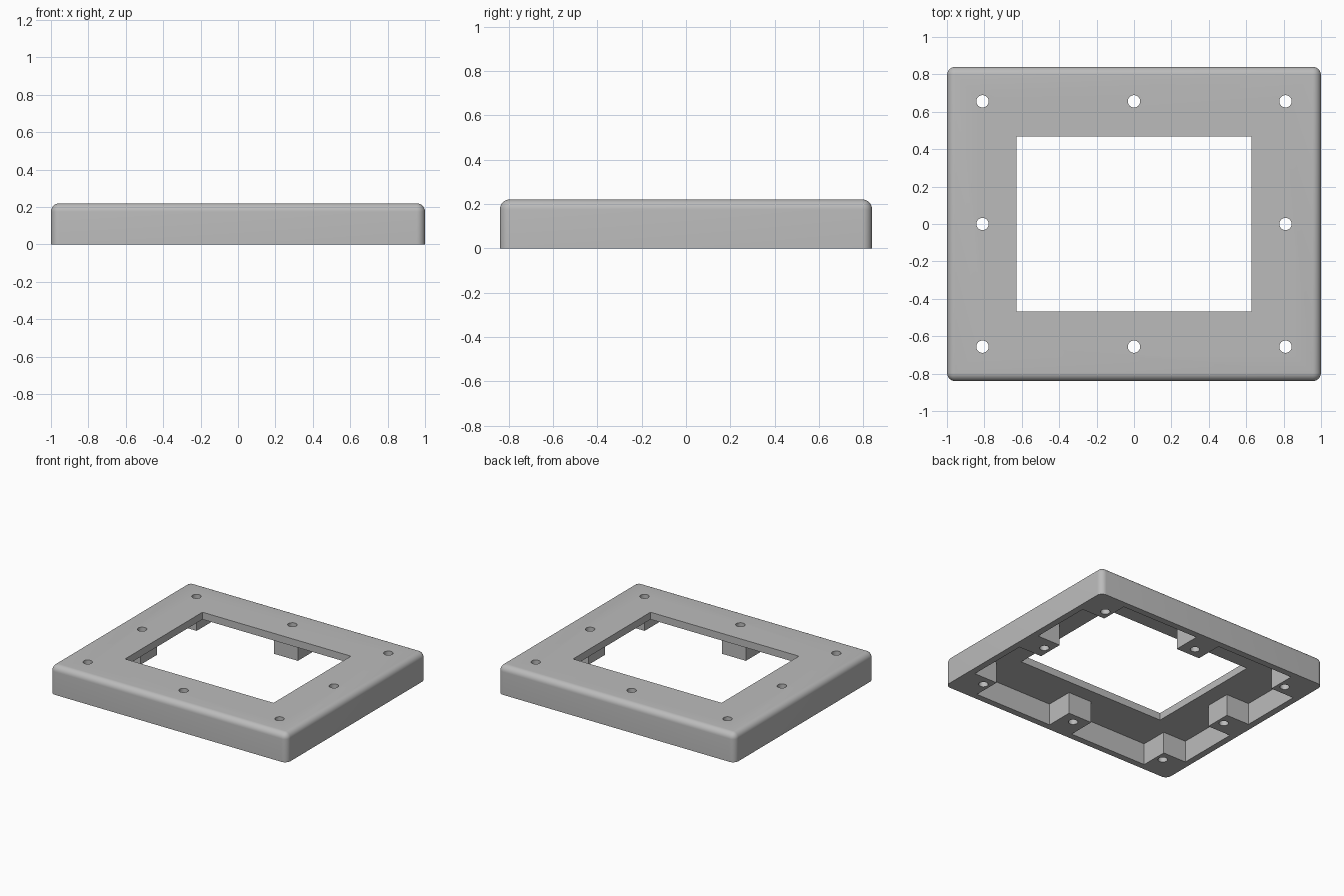
import bpy, bmesh
from mathutils import Matrix

cube = bpy.data.objects.get("Cube")
if cube:
    bpy.data.objects.remove(cube, do_unlink=True)

# Overall sizes
HX, HY, TOP, CEILING, ROUND = 1.0, 0.84, 0.22, 0.165, 0.045
WALL_X, WALL_Y = 0.95, 0.79      # inner wall faces
POST_X, POST_Y = 0.755, 0.58     # inward faces of the screw posts
POST_HALF = 0.1
OPEN_X, OPEN_Y = 0.627, 0.467
HOLE_X, HOLE_Y, HOLE_R = 0.81, 0.656, 0.033

grey = bpy.data.materials.new("mid_grey")
grey.use_nodes = True
colour = (0.5, 0.5, 0.5, 1)
grey.diffuse_color = colour
grey.node_tree.nodes["Principled BSDF"].inputs["Base Color"].default_value = colour


def make_object(name, bm):
    bmesh.ops.recalc_face_normals(bm, faces=bm.faces)
    mesh = bpy.data.meshes.new(name)
    bm.to_mesh(mesh)
    bm.free()
    mesh.materials.append(grey)
    obj = bpy.data.objects.new(name, mesh)
    bpy.context.collection.objects.link(obj)
    return obj


def prism(outline, z0, z1):
    bm = bmesh.new()
    face = bm.faces.new([bm.verts.new((x, y, z0)) for x, y in outline])
    new = bmesh.ops.extrude_face_region(bm, geom=[face])["geom"]
    verts = [g for g in new if isinstance(g, bmesh.types.BMVert)]
    bmesh.ops.translate(bm, verts=verts, vec=(0, 0, z1 - z0))
    return bm


def rectangle(hx, hy):
    return [(hx, hy), (-hx, hy), (-hx, -hy), (hx, -hy)]


def cut(target, bm):
    cutter = make_object("cutter", bm)
    cutter.hide_render = True
    mod = target.modifiers.new("cut", "BOOLEAN")
    mod.operation, mod.solver, mod.object = "DIFFERENCE", "EXACT", cutter
    bpy.ops.object.modifier_apply(modifier=mod.name)
    bpy.data.objects.remove(cutter, do_unlink=True)


# Outer shell, rounded at the top and upright edges, sharp at the base
bm = prism(rectangle(HX, HY), 0, TOP)
edges = [e for e in bm.edges if max(v.co.z for v in e.verts) > TOP / 2]
bmesh.ops.bevel(bm, geom=edges, offset=ROUND, segments=8, profile=0.5,
                affect="EDGES", clamp_overlap=True)
frame = make_object("cover_frame", bm)
bpy.context.view_layer.objects.active = frame
frame.select_set(True)

# Underside cavity that leaves the eight screw posts standing
quarter = [(POST_X, POST_HALF), (WALL_X, POST_HALF), (WALL_X, POST_Y),
           (POST_X, POST_Y), (POST_X, WALL_Y), (POST_HALF, WALL_Y),
           (POST_HALF, POST_Y)]
half = quarter + [(-x, y) for x, y in reversed(quarter)]
outline = half + [(x, -y) for x, y in reversed(half)]
cut(frame, prism(outline, -0.1, CEILING))

# Central window
cut(frame, prism(rectangle(OPEN_X, OPEN_Y), 0.05, 0.4))

# Screw holes through the posts
bm = bmesh.new()
for i in (-1, 0, 1):
    for j in (-1, 0, 1):
        if i or j:
            bmesh.ops.create_cone(bm, cap_ends=True, segments=32, radius1=HOLE_R,
                                  radius2=HOLE_R, depth=1,
                                  matrix=Matrix.Translation((i * HOLE_X, j * HOLE_Y, 0)))
cut(frame, bm)

bpy.ops.object.shade_smooth_by_angle(angle=0.6)
